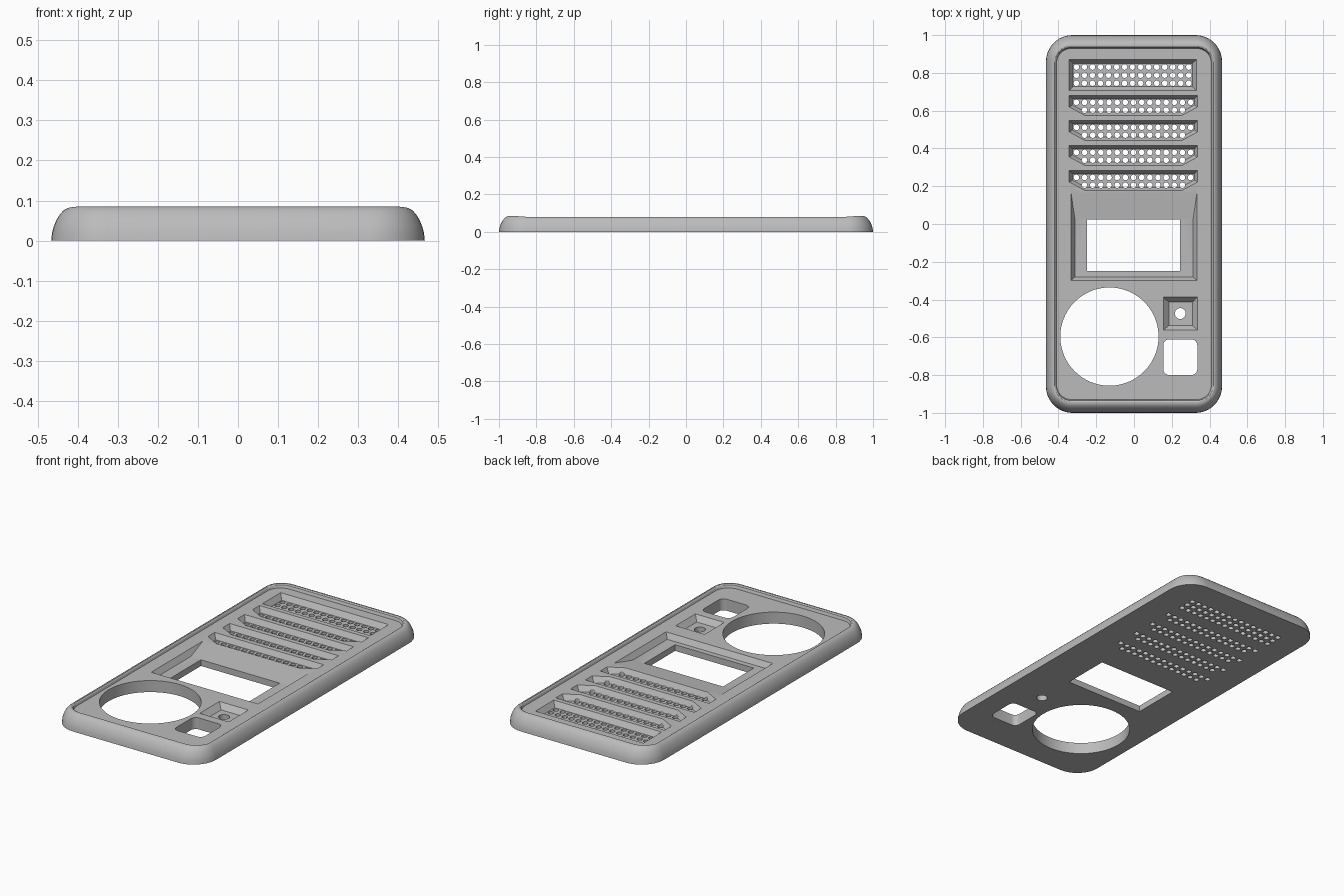
import bpy, bmesh
from math import sin, cos, pi

if "Cube" in bpy.data.objects:
    bpy.data.objects.remove(bpy.data.objects["Cube"])

PANEL = 0.065   # height of the sunken front panel
FLOOR = 0.035   # height of the recess floors

grey = bpy.data.materials.new("plain_grey")
grey.use_nodes = True
colour = (0.5, 0.5, 0.5, 1)
grey.diffuse_color = colour
grey.node_tree.nodes["Principled BSDF"].inputs["Base Color"].default_value = colour


def rounded_rect(cx, cy, hx, hy, r, n=10):
    pts = []
    for q, (sx, sy) in enumerate([(1, 1), (-1, 1), (-1, -1), (1, -1)]):
        for i in range(n + 1):
            a = (q + i / n) * pi / 2
            pts.append((cx + sx * (hx - r) + r * cos(a), cy + sy * (hy - r) + r * sin(a)))
    return pts


def circle(cx, cy, r, n):
    return [(cx + r * cos(2 * pi * i / n), cy + r * sin(2 * pi * i / n)) for i in range(n)]


def rect(x0, x1, y0, y1):
    return [(x0, y0), (x1, y0), (x1, y1), (x0, y1)]


def loft(bm, rings):
    """Skin a closed solid through rings of 3D points."""
    loops = [[bm.verts.new(p) for p in ring] for ring in rings]
    n = len(loops[0])
    for a, b in zip(loops, loops[1:]):
        for i in range(n):
            j = (i + 1) % n
            bm.faces.new((a[i], a[j], b[j], b[i]))
    bm.faces.new(loops[0][::-1])
    bm.faces.new(loops[-1])


def at(pts, z):
    return [(x, y, z) for x, y in pts]


def through_hole(bm, pts):
    loft(bm, [at(pts, -0.05), at(pts, 0.15)])


def recess(bm, top, bottom):
    """Tapered pocket, continued a little above the panel."""
    k = 1 + 0.01 / (PANEL - FLOOR)
    above = [(b[0] + (t[0] - b[0]) * k, b[1] + (t[1] - b[1]) * k) for t, b in zip(top, bottom)]
    loft(bm, [at(bottom, FLOOR), at(above, PANEL + 0.01)])


def make_object(name, bm):
    bmesh.ops.recalc_face_normals(bm, faces=bm.faces)
    mesh = bpy.data.meshes.new(name)
    bm.to_mesh(mesh)
    bm.free()
    mesh.materials.append(grey)
    ob = bpy.data.objects.new(name, mesh)
    bpy.context.collection.objects.link(ob)
    return ob


# Faceplate with a rounded rim; the rim stands slightly higher at both ends
bm = bmesh.new()
rings = []
for t, z in [(0, 0), (0.04, 0.02), (0.12, 0.036), (0.24, 0.052), (0.38, 0.065),
             (0.54, 0.075), (0.7, 0.08), (0.82, 0.08), (0.92, 0.076), (1, PANEL)]:
    ring = rounded_rect(0, 0, 0.466 - 0.056 * t, 1 - 0.07 * t, 0.14 - 0.06 * t)
    rings.append([(x, y, z + (0.005 * min(1, max(0, (abs(y) - 0.86) / 0.06))
                              if 0 < t < 1 else 0) * z / 0.08) for x, y in ring])
loft(bm, rings)
plate = make_object("faceplate", bm)

# Pockets: window surround, button pocket, grilles
pockets = bmesh.new()
recess(pockets, rect(-0.333, 0.333, -0.298, 0.163), rect(-0.313, 0.313, -0.28, 0.027))
recess(pockets, rect(0.155, 0.335, -0.562, -0.387), rect(0.184, 0.31, -0.538, -0.413))
recess(pockets, rect(-0.343, 0.33, 0.707, 0.87), rect(-0.323, 0.31, 0.727, 0.85))


def chevron(top, d):
    half = [(0.34 - d, top - d), (0.34 - d, top - 0.06 + 0.59 * d),
            (0.257 - 0.25 * d, top - 0.105 + d)]
    return [(x - 0.003, y) for x, y in half] + [(-x - 0.003, y) for x, y in half[::-1]]


tops = [0.68 - 0.1325 * i for i in range(4)]
for top in tops:
    recess(pockets, chevron(top, 0), chevron(top, 0.017))

# Openings: display window, dial, switch, button and grille perforations
holes = bmesh.new()
through_hole(holes, rect(-0.248, 0.243, -0.25, 0.024))
through_hole(holes, circle(-0.13, -0.596, 0.26, 96))
through_hole(holes, rounded_rect(0.245, -0.705, 0.09, 0.094, 0.03, 6))
through_hole(holes, circle(0.245, -0.474, 0.029, 24))


def hole_row(y, first, count, step):
    for i in range(count):
        through_hole(holes, circle(first + i * step, y, 0.0148, 14))


for y in (0.831, 0.788, 0.745):
    hole_row(y, -0.305, 15, 0.0425)
for top in tops:
    hole_row(top - 0.036, -0.305, 15, 0.0432)
    hole_row(top - 0.077, -0.262, 13, 0.0432)

# Cut the plate, then drop the cutters
bpy.context.view_layer.objects.active = plate
for name, cut in (("pocket_cutter", pockets), ("hole_cutter", holes)):
    cutter = make_object(name, cut)
    cutter.hide_render = True
    mod = plate.modifiers.new(name, "BOOLEAN")
    mod.operation = "DIFFERENCE"
    mod.solver = "EXACT"
    mod.object = cutter
    bpy.ops.object.modifier_apply(modifier=mod.name)
    bpy.data.objects.remove(cutter)

bpy.ops.object.select_all(action="DESELECT")
plate.select_set(True)
bpy.ops.object.shade_smooth_by_angle(angle=0.5)
